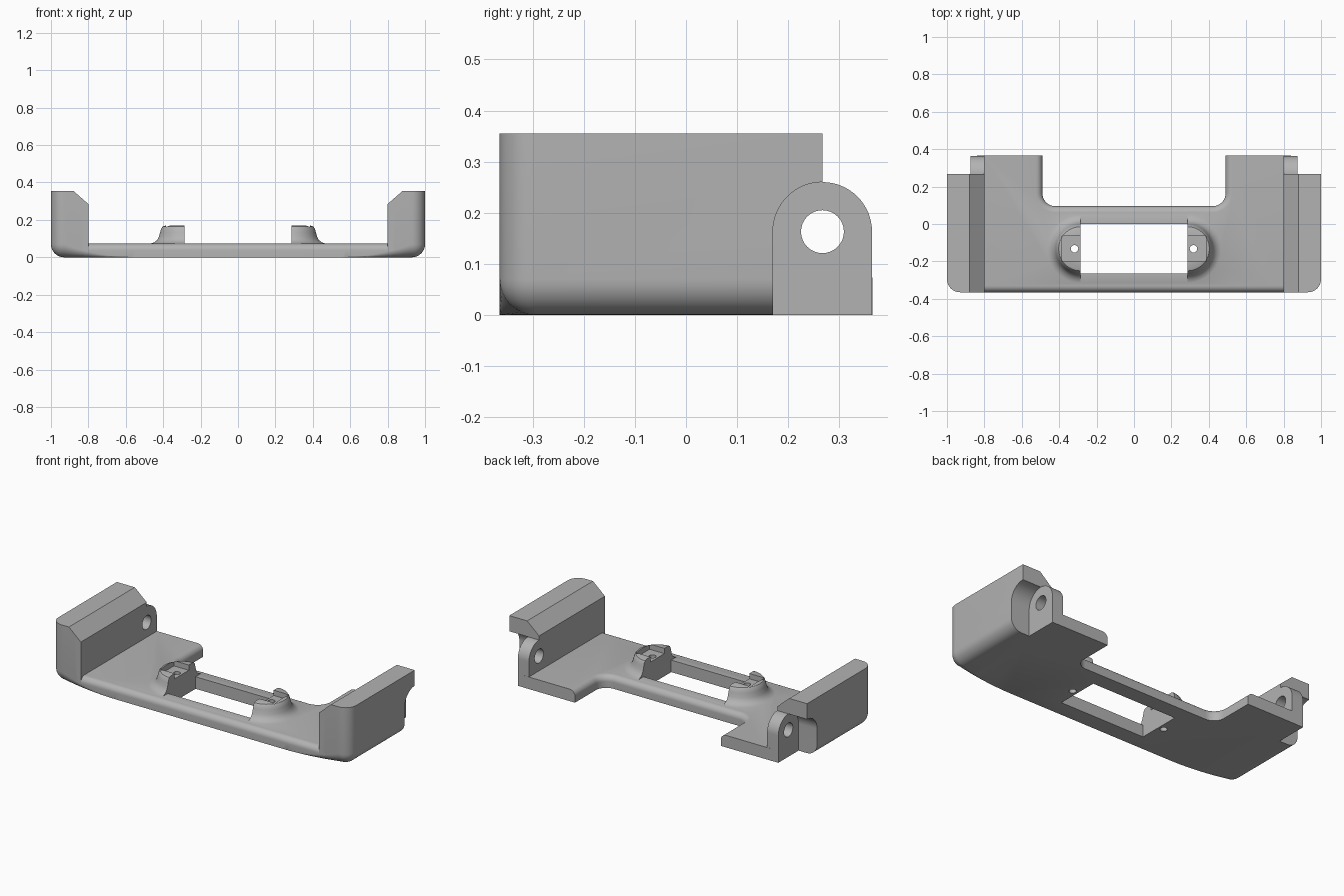
import bpy, bmesh, math
from mathutils import Vector

cube = bpy.data.objects.get("Cube")
if cube:
    bpy.data.objects.remove(cube)

grey = bpy.data.materials.new("plain_grey")
grey.use_nodes = True
COLOUR = (0.45, 0.45, 0.45, 1)
grey.diffuse_color = COLOUR
grey.node_tree.nodes["Principled BSDF"].inputs["Base Color"].default_value = COLOUR

FRONT, BACK, WALL_BACK = -0.365, 0.365, 0.267
PLATE_TOP, WALL_TOP, ROUND = 0.073, 0.355, 0.07
PIN_Y, PIN_Z, LUG_R = 0.267, 0.163, 0.097
BOSS_X, BOSS_Y = 0.285, -0.1325


def skin(name, rings):
    """Closed solid through a stack of rings with equal point counts."""
    bm = bmesh.new()
    loops = [[bm.verts.new(p) for p in ring] for ring in rings]
    for a, b in zip(loops, loops[1:]):
        for i in range(len(a)):
            j = (i + 1) % len(a)
            bm.faces.new((a[i], a[j], b[j], b[i]))
    bm.faces.new(loops[0][::-1])
    bm.faces.new(loops[-1])
    bmesh.ops.remove_doubles(bm, verts=bm.verts, dist=0.0002)
    bmesh.ops.recalc_face_normals(bm, faces=bm.faces)
    mesh = bpy.data.meshes.new(name)
    bm.to_mesh(mesh)
    bm.free()
    mesh.materials.append(grey)
    obj = bpy.data.objects.new(name, mesh)
    bpy.context.collection.objects.link(obj)
    return obj


def prism(name, profile, axis, lo, hi):
    """Extrude a flat profile along one axis."""
    def place(t):
        return [Vector(p[:axis] + (t,) + p[axis:]) for p in profile]
    return skin(name, [place(lo), place(hi)])


def box(name, x, y, z):
    return prism(name, [(x[0], y[0]), (x[1], y[0]), (x[1], y[1]), (x[0], y[1])], 2, *z)


def arc(cx, cy, r, start, end, n):
    angles = [math.radians(start + (end - start) * i / n) for i in range(n + 1)]
    return [(cx + r * math.cos(a), cy + r * math.sin(a)) for a in angles]


def rounded_slab(name, outline, z0, z1, side=1, steps=8):
    """Outline points are (x, y, normal, bottom radius, top radius)."""
    rings = []
    for top in (False, True):
        for k in range(steps + 1):
            a = math.pi / 2 * k / steps
            ring = []
            for x, y, n, rb, rt in outline:
                if top:
                    inset, z = rt * (1 - math.cos(a)), z1 - rt * (1 - math.sin(a))
                else:
                    inset, z = rb * (1 - math.sin(a)), z0 + rb * (1 - math.cos(a))
                ring.append((side * (x - n[0] * inset), y - n[1] * inset, z))
            rings.append(ring)
    return skin(name, rings)


def combine(target, tool, operation):
    mod = target.modifiers.new("combine", "BOOLEAN")
    mod.operation, mod.solver, mod.object = operation, "EXACT", tool
    bpy.context.view_layer.objects.active = target
    bpy.ops.object.modifier_apply(modifier=mod.name)
    bpy.data.objects.remove(tool)


def front_round(x):
    """Underside rounding that grows towards the outer corners."""
    t = min(max((x - 0.55) / 0.38, 0), 1)
    return ROUND * t * t


# Base plate with a broad rear recess
half = [(0.84, FRONT), (0.84, BACK), (0.49, BACK)]
recess = arc(0.42, 0.165, 0.07, 0, -90, 10)
outline = [(0, FRONT, (0, -1), 0, 0.035)]
outline += [(x, FRONT, (0, -1), front_round(x), 0.035)
            for x in [0.55 + 0.029 * i for i in range(11)]]
outline += [(0.84, BACK, (0, 1), 0, 0), (0.49, BACK, (-1, 0), 0, 0.035)]
recess = arc(0.56, 0.165, 0.07, 180, 180, 1)[:1] + arc(0.42, 0.165, 0.07, 0, -90, 10)[1:]
for x, y in recess:
    n = ((0.42 - x) / 0.07, (0.165 - y) / 0.07)
    outline.append((x, y, n, 0, 0.035))
# The recess wall normals face the open side
outline = [(x, y, (n[0], abs(n[1])) if y > 0 and x < 0.5 else n, b, t)
           for x, y, n, b, t in outline]
mirrored = [(-x, y, (-n[0], n[1]), b, t) for x, y, n, b, t in outline[:0:-1]]
body = rounded_slab("mounting_bracket", outline + mirrored, 0, PLATE_TOP)

# End walls with rear pin lugs
arch = [(PIN_Y + LUG_R, 0)] + arc(PIN_Y, PIN_Z, LUG_R, 0, 180, 32) + [(PIN_Y - LUG_R, 0)]
for side in (1, -1):
    wall = [(x, FRONT, (0, -1), front_round(x), 0)
            for x in [0.8 + 0.0216 * i for i in range(6)]]
    for x, y in arc(1 - ROUND, FRONT + ROUND, ROUND, -90, 0, 10):
        n = ((x - 1 + ROUND) / ROUND, (y - FRONT - ROUND) / ROUND)
        wall.append((x, y, n, ROUND, 0))
    wall += [(1, WALL_BACK, (1, 0), ROUND, 0), (0.8, WALL_BACK, (0, 1), 0, 0)]
    end = rounded_slab("end_wall", wall, 0, WALL_TOP, side)
    chamfer = [(side * 0.7, 0.1975), (side * 0.7, 0.5), (side * 1.0457, 0.5)]
    combine(end, prism("chamfer_cutter", chamfer, 1, -1, 1), "DIFFERENCE")
    notch = [(y, z if z else -0.1) for y, z in arch]
    combine(end, prism("notch_cutter", notch, 0, side * 0.875, side * 1.2), "DIFFERENCE")
    combine(end, prism("pin_lug", arch, 0, side * 0.8, side * 0.875), "UNION")
    pin = arc(PIN_Y, PIN_Z, 0.042, 0, 348.75, 31)
    combine(end, prism("pin_cutter", pin, 0, side * 0.7, side * 1.2), "DIFFERENCE")
    combine(body, end, "UNION")

# Flared half-round bosses at the window ends
flare = [(0.185, 0.06), (0.182, 0.073), (0.163, 0.08), (0.147, 0.093), (0.138, 0.11),
         (0.131, 0.135), (0.126, 0.153), (0.118, 0.164), (0.104, 0.169)]
for side in (1, -1):
    rings = [[(side * (BOSS_X + x), BOSS_Y + y, z) for x, y in arc(0, 0, r, -90, 90, 28)]
             for r, z in flare]
    combine(body, skin("boss", rings), "UNION")

# Central window, boss pockets and screw holes
combine(body, box("window_cutter", (-BOSS_X, BOSS_X), (-0.265, 0), (-0.1, 0.3)), "DIFFERENCE")
for side in (1, -1):
    xs = sorted((side * 0.25, side * 0.385))
    combine(body, box("pocket_cutter", xs, (-0.2, -0.065), (0.137, 0.3)), "DIFFERENCE")
    screw = arc(side * 0.318, BOSS_Y, 0.02, 0, 345, 23)
    combine(body, prism("screw_cutter", screw, 2, -0.1, 0.3), "DIFFERENCE")

bpy.ops.object.select_all(action="DESELECT")
body.select_set(True)
bpy.context.view_layer.objects.active = body
bpy.ops.object.shade_smooth_by_angle(angle=math.radians(30))
